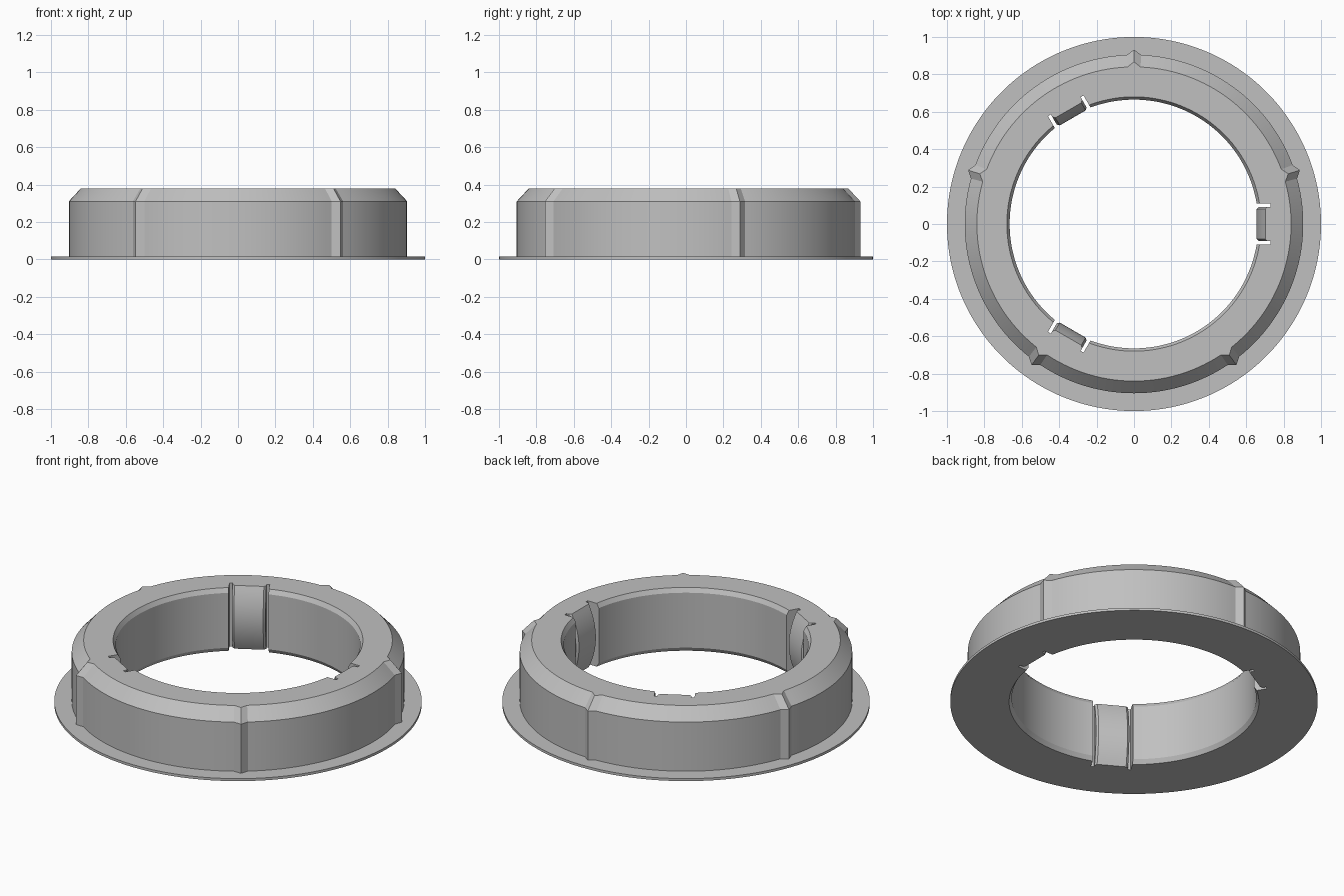
import bpy, bmesh, math
from mathutils import Matrix

if "Cube" in bpy.data.objects:
    bpy.data.objects.remove(bpy.data.objects["Cube"])

grey = bpy.data.materials.new("plain grey")
grey.diffuse_color = (0.53, 0.53, 0.53, 1)
grey.use_nodes = True
grey.node_tree.nodes["Principled BSDF"].inputs["Base Color"].default_value = grey.diffuse_color
H = 0.38


def bridge(name, loops, closed):
    """Skin a list of equal-length closed loops; either wrap round or cap the ends."""
    bm = bmesh.new()
    rows = [[bm.verts.new(p) for p in loop] for loop in loops]
    n = len(rows[0])
    for a in range(len(rows) if closed else len(rows) - 1):
        r, s = rows[a], rows[(a + 1) % len(rows)]
        for j in range(n):
            k = (j + 1) % n
            bm.faces.new((r[j], r[k], s[k], s[j]))
    if not closed:
        bm.faces.new(rows[0])
        bm.faces.new(rows[-1])
    bmesh.ops.recalc_face_normals(bm, faces=bm.faces)
    me = bpy.data.meshes.new(name)
    bm.to_mesh(me)
    bm.free()
    me.materials.append(grey)
    ob = bpy.data.objects.new(name, me)
    bpy.context.collection.objects.link(ob)
    return ob


def smooth(ob):
    bpy.ops.object.select_all(action='DESELECT')
    ob.select_set(True)
    bpy.context.view_layer.objects.active = ob
    bpy.ops.object.shade_smooth_by_angle(angle=math.radians(25))


# Flanged ring: radius, height, and ridge height at the five pointed ribs
profile = [(1, 0, 0), (1, 0.015, 0), (0.905, 0.015, 0.027), (0.905, 0.31, 0.027),
           (0.84, H, 0.027), (0.68, H, 0), (0.665, H - 0.025, 0),
           (0.665, 0.025, 0), (0.68, 0, 0)]
loops = []
for i in range(150):
    a = math.radians(18 + 2.4 * i)
    loops.append([((r + (rib if i % 30 == 0 else 0)) * math.cos(a),
                   (r + (rib if i % 30 == 0 else 0)) * math.sin(a), z)
                  for r, z, rib in profile])
ring = bridge("flanged_ring", loops, True)

# Three pockets cut through the bore
bm = bmesh.new()
for k in range(3):
    m = (Matrix.Rotation(math.radians(120 * k), 4, 'Z')
         @ Matrix.Translation((0.63, 0, H / 2))
         @ Matrix.Diagonal((0.2, 0.22, 1, 1)))
    bmesh.ops.create_cube(bm, size=1, matrix=m)
me = bpy.data.meshes.new("pocket_cutter")
bm.to_mesh(me)
bm.free()
me.materials.append(grey)
cutter = bpy.data.objects.new("pocket_cutter", me)
bpy.context.collection.objects.link(cutter)
cutter.hide_render = True
mod = ring.modifiers.new("pockets", 'BOOLEAN')
mod.operation, mod.solver, mod.object = 'DIFFERENCE', 'EXACT', cutter
bpy.context.view_layer.objects.active = ring
bpy.ops.object.modifier_apply(modifier=mod.name)
bpy.data.objects.remove(cutter)
smooth(ring)

# Bowed spring pads, leaving a narrow slot on either side
for k in range(3):
    loops = []
    for y, inset in [(-0.092, 0.012), (-0.08, 0), (0.08, 0), (0.092, 0.012)]:
        loop = [(0.73, y, H), (0.73, y, 0)]
        for j in range(17):
            s = j / 8 - 1
            loop.append((0.655 + 0.047 * s * s + inset, y, H / 2 * (1 + s)))
        loops.append(loop)
    pad = bridge("spring_pad_%d" % (k + 1), loops, False)
    pad.data.transform(Matrix.Rotation(math.radians(120 * k), 4, 'Z'))
    smooth(pad)
